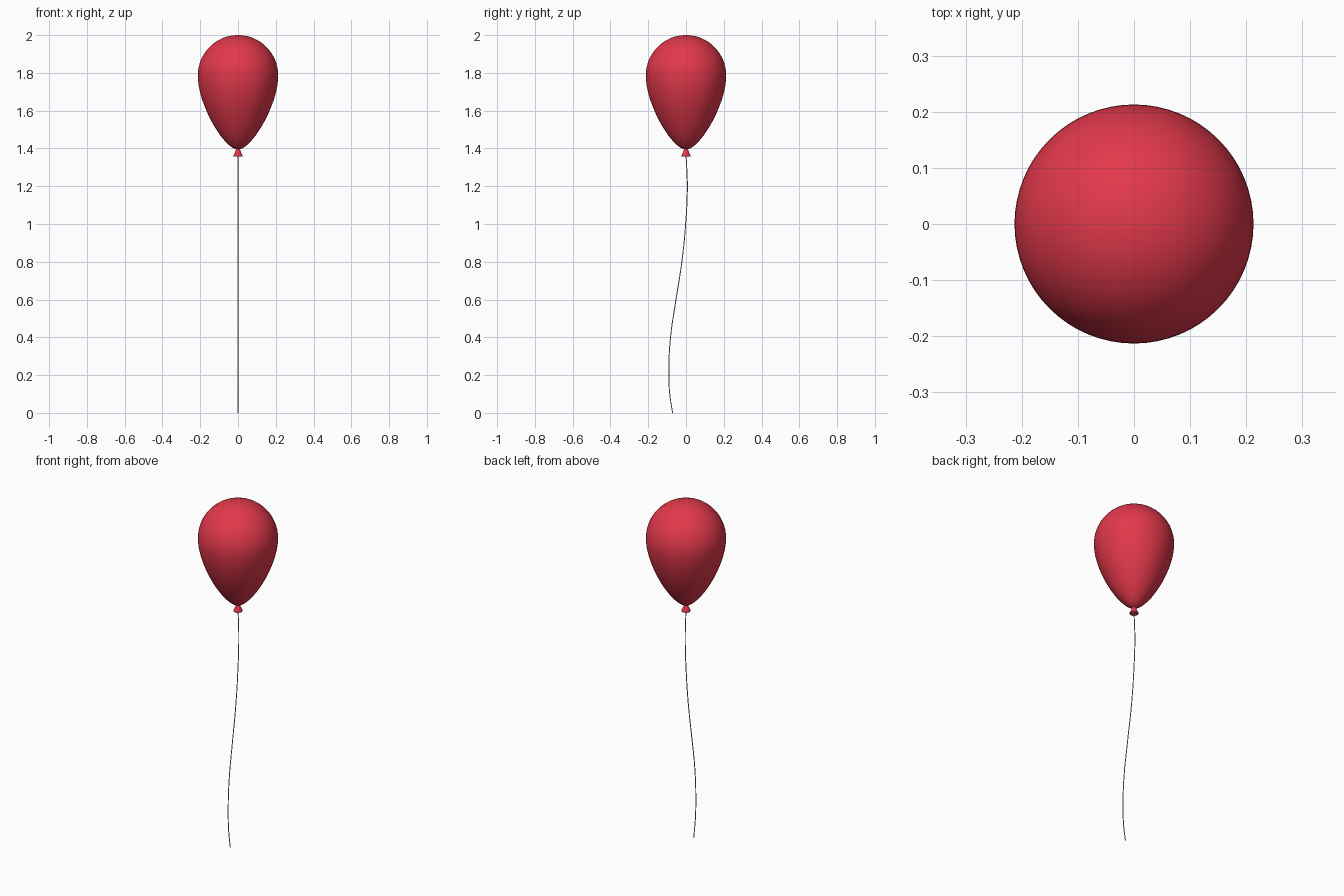
import bpy, bmesh, math
from mathutils import Vector
from mathutils.geometry import interpolate_bezier

if "Cube" in bpy.data.objects:
    bpy.data.objects.remove(bpy.data.objects["Cube"])

red = bpy.data.materials.new("red_rubber")
red.diffuse_color = (0.76, 0.04, 0.07, 1)
red.use_nodes = True
red.node_tree.nodes["Principled BSDF"].inputs["Base Color"].default_value = red.diffuse_color


def lathe(name, profile, steps, mat, angle):
    """Spin an (r, z) profile around the z axis."""
    bm = bmesh.new()
    vs = [bm.verts.new((r, 0, z)) for r, z in profile]
    es = [bm.edges.new(p) for p in zip(vs, vs[1:])]
    bmesh.ops.spin(bm, geom=vs + es, cent=(0, 0, 0), axis=(0, 0, 1),
                   angle=math.tau, steps=steps)
    bmesh.ops.remove_doubles(bm, verts=bm.verts, dist=1e-5)
    bmesh.ops.recalc_face_normals(bm, faces=bm.faces)
    me = bpy.data.meshes.new(name)
    bm.to_mesh(me)
    bm.free()
    me.materials.append(mat)
    ob = bpy.data.objects.new(name, me)
    bpy.context.collection.objects.link(ob)
    bpy.ops.object.select_all(action='DESELECT')
    ob.select_set(True)
    bpy.context.view_layer.objects.active = ob
    bpy.ops.object.shade_smooth_by_angle(angle=math.radians(angle))
    return ob


def bez(pts, n):
    return [(p.x, p.y) for p in interpolate_bezier(*[Vector((a, b, 0)) for a, b in pts], n)]


# Balloon body: tapered lower half, round crown
R, mid = 0.213, 1.785
lower = bez([(0, 1.395), (0.07, 1.39), (R, 1.63), (R, mid)], 24)
crown = bez([(R, mid), (R, mid + 0.119), (0.118, 2), (0, 2)], 18)
lathe("balloon_body", lower + crown[1:], 64, red, 60)

# Flared knot under the body
lathe("knot", [(0, 1.405), (0.010, 1.402), (0.013, 1.388), (0.019, 1.372),
               (0.024, 1.363), (0.023, 1.357), (0.014, 1.359), (0, 1.366)], 32, red, 40)

# Wavy string hanging in the y-z plane
path = [(0, 1.37), (0.007, 1.2), (-0.002, 1.0), (-0.022, 0.8), (-0.053, 0.6),
        (-0.082, 0.4), (-0.091, 0.22), (-0.086, 0.1), (-0.071, 0)]
cu = bpy.data.curves.new("string", 'CURVE')
cu.dimensions = '3D'
cu.bevel_depth = 0.0025
cu.bevel_resolution = 2
cu.use_fill_caps = True
cu.resolution_u = 8
sp = cu.splines.new('BEZIER')
sp.bezier_points.add(len(path) - 1)
for bp, (y, z) in zip(sp.bezier_points, path):
    bp.co = (0, y, z)
    bp.handle_left_type = bp.handle_right_type = 'AUTO'
string = bpy.data.objects.new("string", cu)
bpy.context.collection.objects.link(string)
